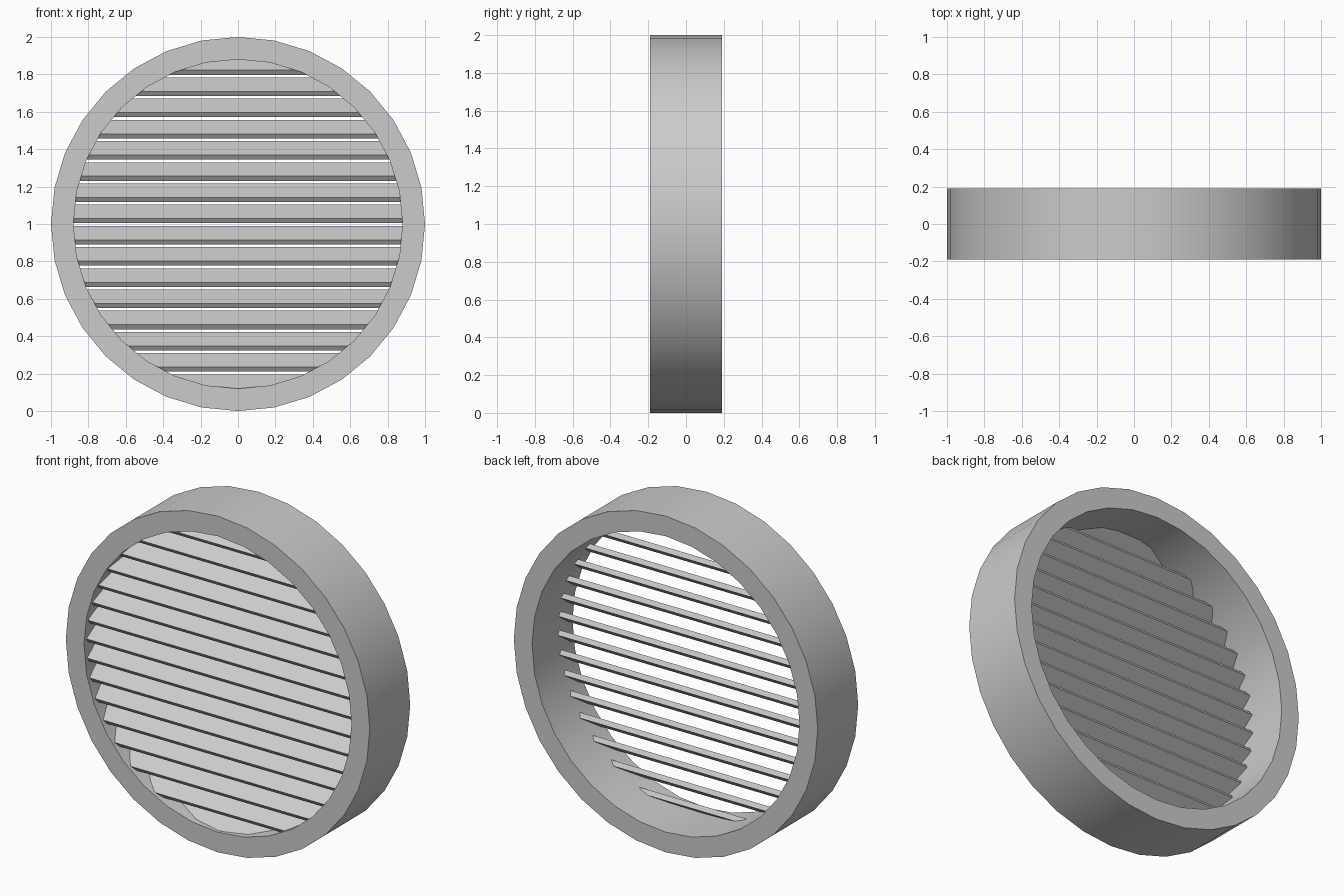
import bpy
import bmesh
from math import radians, tau, cos, sin
from mathutils import Matrix

if "Cube" in bpy.data.objects:
    bpy.data.objects.remove(bpy.data.objects["Cube"])

SIDES = 32
DEPTH = 0.19          # half depth of the ring
INNER = 0.88
TILT = radians(35)


def make_object(name, bm):
    bmesh.ops.recalc_face_normals(bm, faces=bm.faces)
    mesh = bpy.data.meshes.new(name)
    bm.to_mesh(mesh)
    bm.free()
    obj = bpy.data.objects.new(name, mesh)
    bpy.context.collection.objects.link(obj)
    return obj


# Ring frame: rectangular profile swept around the y axis
bm = bmesh.new()
profile = [(INNER, -DEPTH), (1.0, -DEPTH), (1.0, DEPTH), (INNER, DEPTH)]
loops = []
for i in range(SIDES):
    a = tau * i / SIDES
    loops.append([bm.verts.new((r * sin(a), y, 1 + r * cos(a))) for r, y in profile])
for i in range(SIDES):
    p, q = loops[i], loops[(i + 1) % SIDES]
    for j in range(4):
        k = (j + 1) % 4
        bm.faces.new((p[j], p[k], q[k], q[j]))
ring = make_object("ring_frame", bm)
bpy.context.view_layer.objects.active = ring
ring.select_set(True)
bpy.ops.object.shade_smooth_by_angle(angle=radians(30))

# Cutter that trims the slats to the ring opening
bm = bmesh.new()
bmesh.ops.create_cone(bm, cap_ends=True, segments=SIDES, radius1=INNER + 0.002,
                      radius2=INNER + 0.002, depth=1.0,
                      matrix=Matrix.Translation((0, 0, 1)) @ Matrix.Rotation(radians(90), 4, 'X'))
cutter = make_object("slat_trimmer", bm)
cutter.hide_render = True

# Louvre slats: tilted boxes, low at the front and rising to the back
bm = bmesh.new()
for i in range(16):
    z = 0.997 + (i - 7.5) * 0.1134
    bmesh.ops.create_cube(bm, size=1, matrix=Matrix.Translation((0, -0.11, z))
                          @ Matrix.Rotation(TILT, 4, 'X')
                          @ Matrix.Diagonal((1.96, 0.13, 0.030, 1)))
slats = make_object("louvre_slats", bm)
trim = slats.modifiers.new("trim", 'BOOLEAN')
trim.operation = 'INTERSECT'
trim.solver = 'EXACT'
trim.object = cutter

# Apply the trim and remove the helper
bpy.ops.object.select_all(action='DESELECT')
bpy.context.view_layer.objects.active = slats
slats.select_set(True)
bpy.ops.object.modifier_apply(modifier=trim.name)
bpy.data.objects.remove(cutter)
